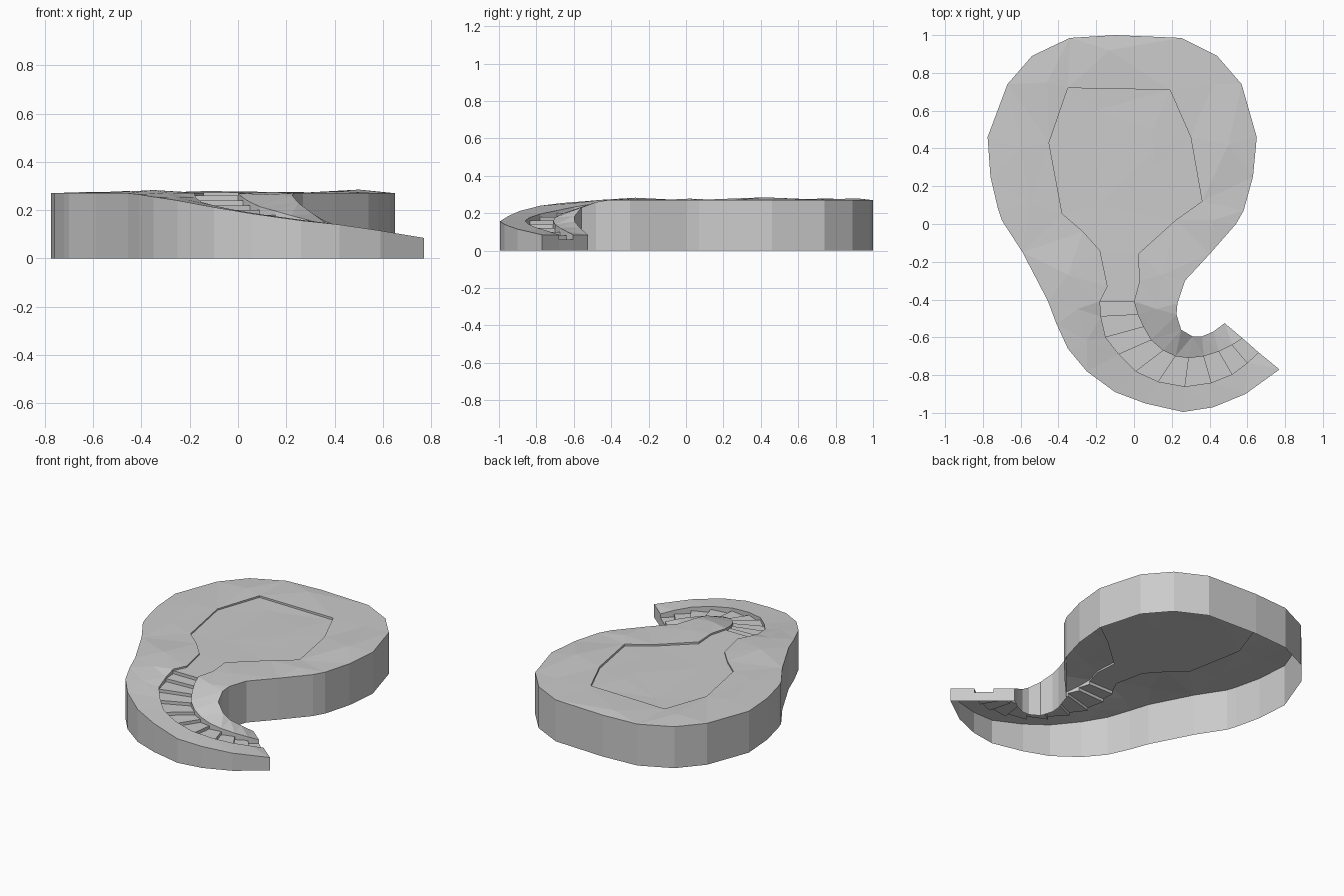
import bpy
import random
from mathutils import Vector
from mathutils.geometry import delaunay_2d_cdt

random.seed(4)
TOP, FLOOR, STEPS = .27, .26, 10

cube = bpy.data.objects.get("Cube")
if cube:
    bpy.data.objects.remove(cube, do_unlink=True)

stone = bpy.data.materials.new("grey stone")
stone.use_nodes = True
GREY = (.6, .6, .6, 1)
stone.diffuse_color = GREY
stone.node_tree.nodes["Principled BSDF"].inputs["Base Color"].default_value = GREY


def make_object(name, verts, faces):
    mesh = bpy.data.meshes.new(name)
    mesh.from_pydata(verts, [], faces)
    mesh.materials.append(stone)
    obj = bpy.data.objects.new(name, mesh)
    bpy.context.collection.objects.link(obj)
    return obj


def at_height(path, height):
    return [(p[0], p[1], height) for p in path]


def jitter(path, amount):
    return [(x, y, z + random.uniform(-amount, amount)) for x, y, z in path]


def make_surface(name, loop, peaks):
    """Faceted terrain inside a closed loop, passing through the given peaks."""
    points = loop + peaks
    count = len(loop)
    edges = [(i, (i + 1) % count) for i in range(count)]
    flat = [Vector(p[:2]) for p in points]
    verts, _, faces, origins, _, _ = delaunay_2d_cdt(flat, edges, [], 1, 1e-5)
    solid = [(v.x, v.y, points[o[0]][2]) for v, o in zip(verts, origins)]
    return make_object(name, solid, faces)


def make_wall(name, upper, lower):
    """Strip of upright quads between two paths of equal length."""
    count = len(upper)
    quads = [(i, i + 1, count + i + 1, count + i) for i in range(count - 1)]
    return make_object(name, upper + lower, quads)


# Cliff edge, clockwise: the outside of the ramp, the plateau, the inner bend
ramp_outside = [
    (.77, -.77, .085), (.59, -.9, .115), (.42, -.97, .14), (.26, -.995, .157),
    (.06, -.95, .185), (-.1, -.89, .212), (-.25, -.78, .24), (-.35, -.66, .255),
    (-.41, -.53, .265)]
plateau = at_height([
    (-.455, -.41), (-.59, -.15), (-.7, .02), (-.72, .08), (-.76, .25),
    (-.775, .46), (-.67, .74), (-.54, .89), (-.34, .985), (-.1, 1),
    (.25, .985), (.44, .89), (.57, .74), (.65, .46), (.63, .25),
    (.58, .07), (.54, 0), (.4, -.16), (.27, -.3), (.23, -.42)], TOP)
inner_bend = [
    (.225, -.48, .26), (.25, -.56, .23), (.31, -.595, .185), (.36, -.595, .155),
    (.42, -.57, .125), (.48, -.525, .085)]
cliff = ramp_outside + plateau + inner_bend

# Both sides of the curved stairway, from the top down
stair_outer = [
    (-.18, -.41), (-.175, -.49), (-.15, -.6), (-.08, -.69), (.01, -.78),
    (.13, -.835), (.27, -.86), (.41, -.84), (.52, -.795), (.6, -.735), (.66, -.68)]
stair_inner = [
    (0, -.41), (.02, -.48), (.05, -.545), (.09, -.615), (.155, -.67),
    (.22, -.7), (.29, -.71), (.37, -.7), (.45, -.675), (.52, -.64), (.575, -.605)]


def stair_rim(side):
    return [(x, y, TOP - .0185 * k) for k, (x, y) in enumerate(side)]


outer_rim, inner_rim = stair_rim(stair_outer), stair_rim(stair_inner)

# Sunken clearing at the head of the stairs
clearing_edge = jitter(at_height([
    (-.14, -.33), (-.18, -.14), (-.27, -.04), (-.38, .055), (-.45, .43),
    (-.35, .72), (.19, .71), (.3, .46), (.36, .12), (.22, .02),
    (.02, -.16), (.03, -.3)], TOP + .002), .003)
clearing_top = [outer_rim[0]] + clearing_edge + [inner_rim[0]]
clearing_low = at_height(clearing_top, FLOOR)

# Raised ground around the clearing and the stairway
bumps = [
    (-.35, -.27, .283), (.5, .42, .285), (-.6, .4, .276), (-.13, .92, .279),
    (.42, .74, .272), (-.46, .75, .279), (-.55, .1, .274), (.42, .02, .278),
    (.15, -.27, .275), (.12, -.45, .265), (-.3, -.45, .272), (-.25, -.62, .252)]
make_surface("raised_ground",
             cliff + inner_rim[::-1] + clearing_top[::-1][1:-1] + outer_rim, bumps)

# Uneven floor of the clearing
floor_points = [(random.uniform(-.3, .2), .1 * row, FLOOR) for row in range(-1, 7)]
floor_points = [p for p in floor_points if p[1] > 0]
make_surface("clearing_floor", clearing_low, jitter(floor_points, .004))
make_wall("clearing_border", clearing_top[::-1], clearing_low[::-1])

# Cliff wall down to the base, open underneath
skirt = [outer_rim[-1]] + cliff + [inner_rim[-1]]
make_wall("cliff_wall", skirt, at_height(skirt, 0))

# Steps: tread, riser and the cheeks either side
verts, faces = [], []


def add_quad(*corners):
    start = len(verts)
    verts.extend(corners)
    faces.append(range(start, start + len(corners)))


def add_riser(k, high, low):
    ends = [stair_inner[k], stair_outer[k]]
    add_quad(*at_height(ends, high), *at_height(ends[::-1], low))


for k in range(STEPS):
    tread = FLOOR - .02 * (k + 1)
    a, b = at_height(stair_outer[k:k + 2], tread)
    d, c = at_height(stair_inner[k:k + 2], tread)
    add_quad(a, b, c, d)
    add_riser(k, tread + .02, tread)
    add_quad(outer_rim[k], outer_rim[k + 1], b, a)
    add_quad(inner_rim[k + 1], inner_rim[k], d, c)
add_riser(STEPS, tread, 0)
make_object("stairway", verts, faces)
